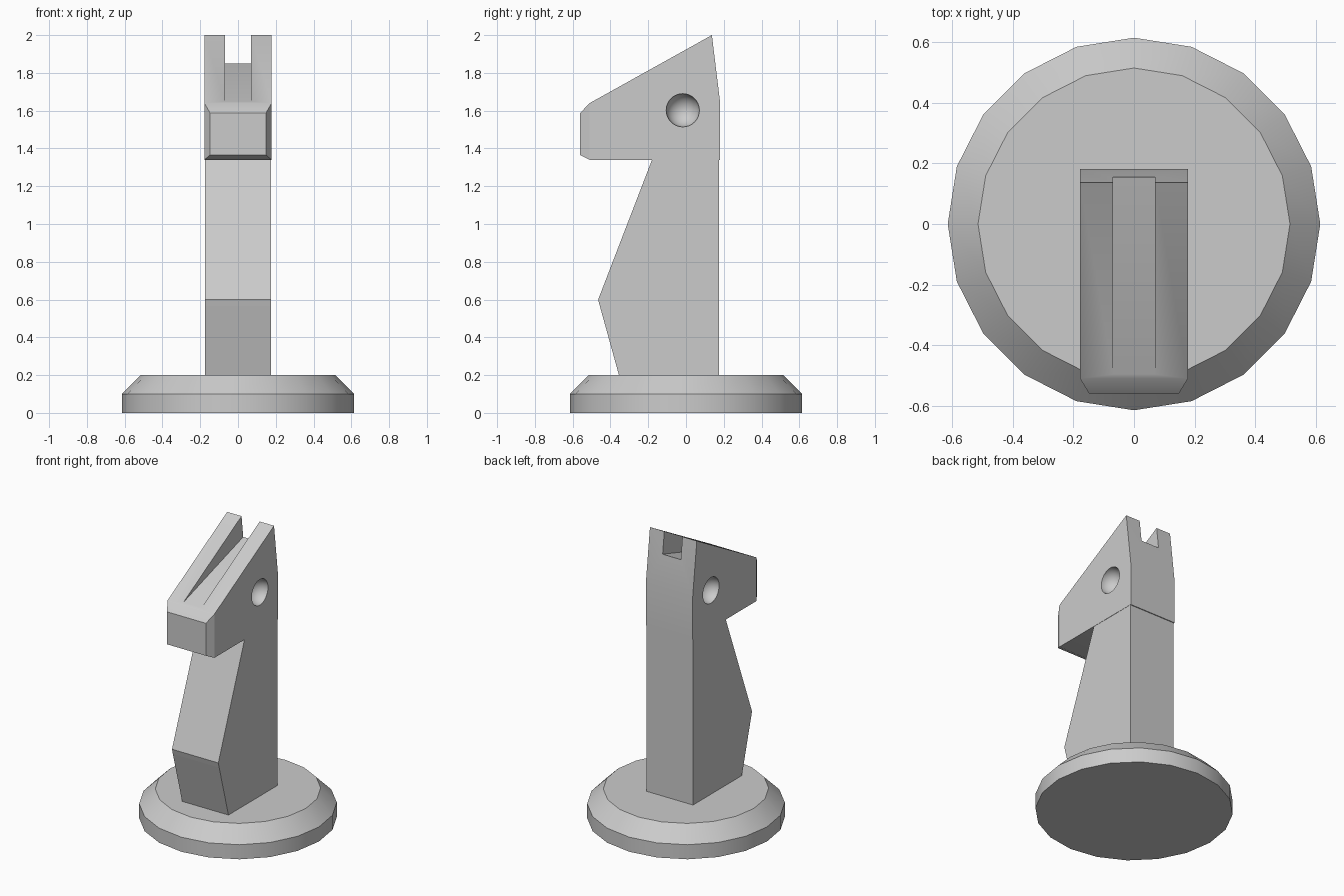
import bpy, bmesh, math
from mathutils import Vector

if "Cube" in bpy.data.objects:
    bpy.data.objects.remove(bpy.data.objects["Cube"])


def finish(bm, name):
    bmesh.ops.recalc_face_normals(bm, faces=bm.faces[:])
    mesh = bpy.data.meshes.new(name)
    bm.to_mesh(mesh)
    bm.free()
    obj = bpy.data.objects.new(name, mesh)
    bpy.context.collection.objects.link(obj)
    return obj


def prism(profile, half):
    """Extrude a (y, z) profile across x from -half to +half."""
    bm = bmesh.new()
    face = bm.faces.new([bm.verts.new((-half, y, z)) for y, z in profile])
    new = bmesh.ops.extrude_face_region(bm, geom=[face])["geom"]
    moved = [v for v in new if isinstance(v, bmesh.types.BMVert)]
    bmesh.ops.translate(bm, verts=moved, vec=(2 * half, 0, 0))
    bmesh.ops.recalc_face_normals(bm, faces=bm.faces[:])
    return bm


def activate(obj):
    bpy.ops.object.select_all(action='DESELECT')
    obj.select_set(True)
    bpy.context.view_layer.objects.active = obj


def smooth(obj):
    activate(obj)
    bpy.ops.object.shade_smooth_by_angle(angle=math.radians(30))


def cut(obj, cutter):
    cutter.hide_render = True
    mod = obj.modifiers.new("cut", 'BOOLEAN')
    mod.operation = 'DIFFERENCE'
    mod.solver = 'EXACT'
    mod.object = cutter
    activate(obj)
    bpy.ops.object.modifier_apply(modifier=mod.name)
    bpy.data.objects.remove(cutter, do_unlink=True)


# Base: 20-sided disc with a sloped upper rim
bm = bmesh.new()
rings = []
for r, z in ((0.615, 0), (0.615, 0.1), (0.515, 0.2)):
    rings.append([bm.verts.new((r * math.cos(i * math.tau / 20),
                                r * math.sin(i * math.tau / 20), z))
                  for i in range(20)])
for lo, hi in zip(rings, rings[1:]):
    for i in range(20):
        j = (i + 1) % 20
        bm.faces.new((lo[i], lo[j], hi[j], hi[i]))
bm.faces.new(rings[0][::-1])
bm.faces.new(rings[-1])
smooth(finish(bm, "base"))

# Neck and chest
finish(prism([(0.175, 0.2), (0.175, 1.34), (-0.18, 1.34), (-0.465, 0.6),
              (-0.456, 0.565), (-0.355, 0.2)], 0.176), "neck")

# Head with tapered muzzle
bm = prism([(0.181, 1.34), (0.181, 1.64), (0.137, 2.0),
            (-0.51, 1.64), (-0.51, 1.34)], 0.178)
front = min(bm.faces, key=lambda f: f.calc_center_median().y)
front = bmesh.ops.extrude_discrete_faces(bm, faces=[front])["faces"][0]
for v in front.verts:
    v.co = Vector((math.copysign(0.148, v.co.x), -0.56,
                   1.588 if v.co.z > 1.5 else 1.365))
head = finish(bm, "head")

# Groove between the ears, running down to the nose
cut(head, finish(prism([(-0.55, 1.631), (0.3, 1.895), (0.3, 2.2),
                        (-0.55, 2.2)], 0.069), "groove_cutter"))

# Round eye hollows on both sides
for side in (-1, 1):
    bm = bmesh.new()
    bmesh.ops.create_uvsphere(bm, u_segments=32, v_segments=16, radius=0.088)
    bmesh.ops.translate(bm, verts=bm.verts[:], vec=(side * 0.178, -0.017, 1.602))
    cut(head, finish(bm, "eye_cutter"))
smooth(head)
